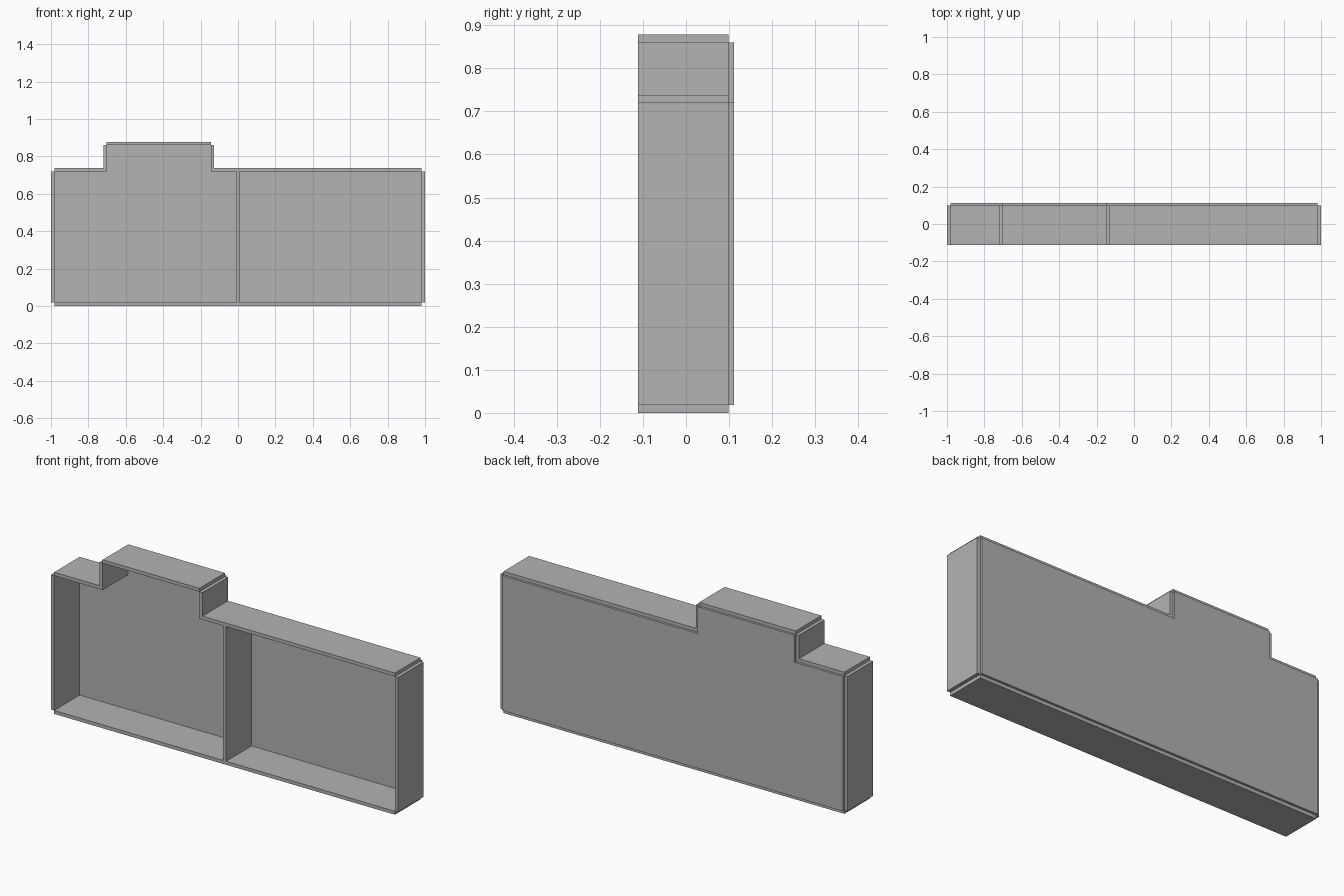
import bpy
import bmesh
from mathutils import Vector

cube = bpy.data.objects.get("Cube")
if cube:
    bpy.data.objects.remove(cube, do_unlink=True)

GREY = (0.448, 0.448, 0.448, 1)
mat = bpy.data.materials.new("plain grey")
mat.use_nodes = True
mat.diffuse_color = GREY
mat.node_tree.nodes["Principled BSDF"].inputs["Base Color"].default_value = GREY

T = 0.018                                # board thickness
FRONT, REAR, BACK = -0.111, 0.099, 0.111  # depth positions


def prism(name, outline, y0, y1):
    """Extrude an outline in the x-z plane from y0 to y1."""
    bm = bmesh.new()
    face = bm.faces.new([bm.verts.new((x, y0, z)) for x, z in outline])
    ext = bmesh.ops.extrude_face_region(bm, geom=[face])
    verts = [g for g in ext["geom"] if isinstance(g, bmesh.types.BMVert)]
    bmesh.ops.translate(bm, verts=verts, vec=(0, y1 - y0, 0))
    bmesh.ops.recalc_face_normals(bm, faces=bm.faces)
    mesh = bpy.data.meshes.new(name)
    bm.to_mesh(mesh)
    bm.free()
    mesh.materials.append(mat)
    obj = bpy.data.objects.new(name, mesh)
    bpy.context.collection.objects.link(obj)


# Stepped cabinet outline, counter-clockwise, with the board along each edge
profile = [
    ("bottom_board", (-0.982, T)),
    ("left_side_board", (0.982, T)),
    ("left_top_board", (0.982, 0.72)),
    ("left_step_board", (-0.145, 0.72)),
    ("raised_top_board", (-0.145, 0.86)),
    ("right_step_board", (-0.702, 0.86)),
    ("right_top_board", (-0.702, 0.72)),
    ("right_side_board", (-0.982, 0.72)),
]
corners = [Vector(p) for _, p in profile]

# Boards sit outside the outline, leaving open notches at outer corners
for i, (name, _) in enumerate(profile):
    a, b = corners[i], corners[(i + 1) % len(corners)]
    d = (b - a).normalized()
    out = Vector((d.y, -d.x)) * T
    prism(name, [a, b, b + out, a + out], FRONT, REAR)

# Thin back panel filling the outline
prism("back_panel", corners, REAR, BACK)

# Upright divider between the two compartments
h = T / 2
prism("divider", [(-h, T), (h, T), (h, 0.72), (-h, 0.72)], FRONT, REAR)
